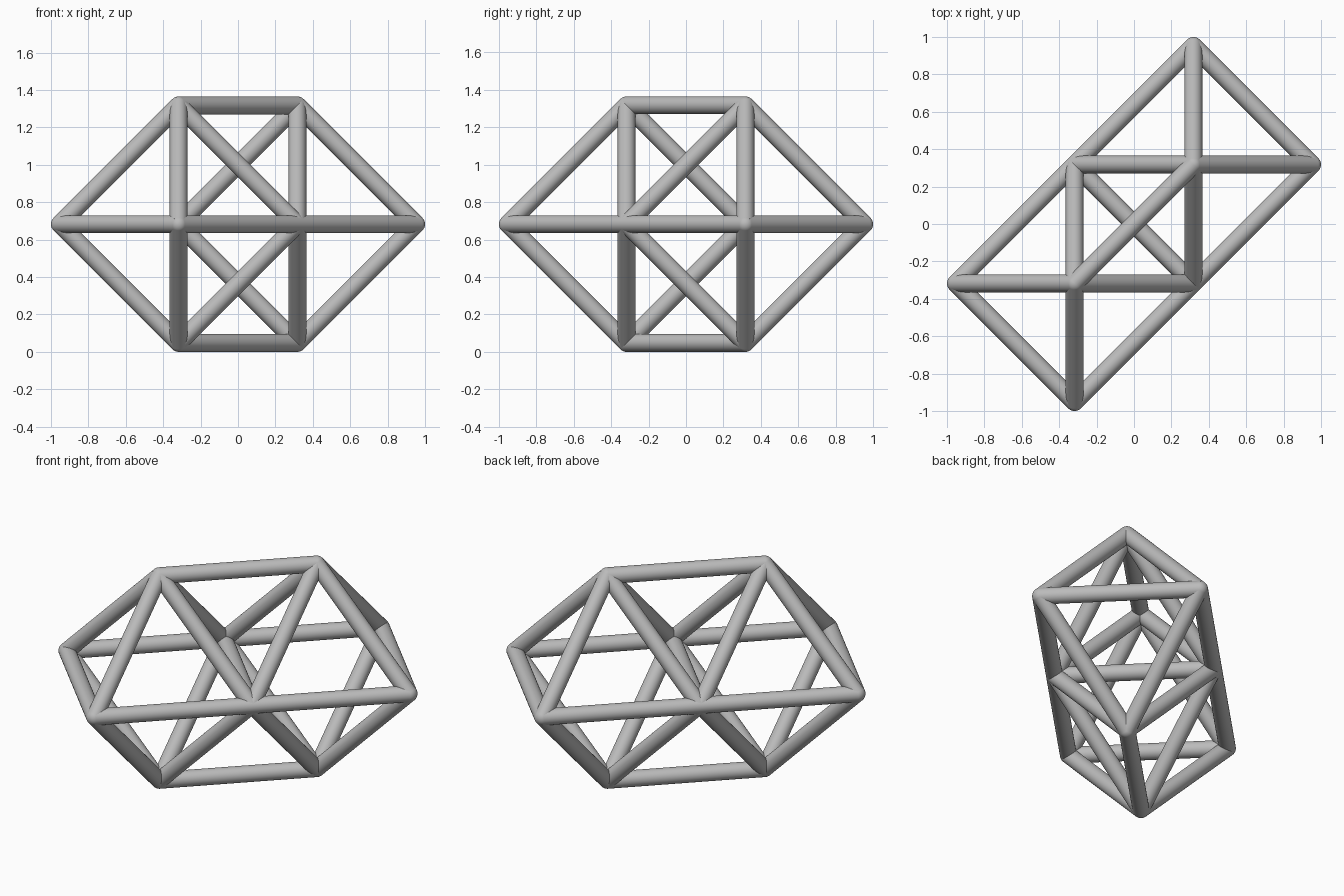
import bpy
from itertools import combinations
from mathutils import Vector

cube = bpy.data.objects.get("Cube")
if cube:
    bpy.data.objects.remove(cube)

HALF = 0.3175      # half of the lattice step
STEP = 2 * HALF
RADIUS = 0.0475

grey = bpy.data.materials.new("plain grey")
grey.use_nodes = True
colour = (0.5, 0.5, 0.5, 1)
grey.diffuse_color = colour
grey.node_tree.nodes["Principled BSDF"].inputs["Base Color"].default_value = colour


def finish(name):
    obj = bpy.context.object
    obj.name = name
    obj.data.materials.append(grey)
    bpy.ops.object.shade_smooth_by_angle()
    return obj


def add_strut(a, b):
    axis = b - a
    bpy.ops.mesh.primitive_cylinder_add(vertices=32, radius=RADIUS, depth=axis.length,
                                        location=(a + b) / 2,
                                        rotation=axis.to_track_quat("Z", "Y").to_euler())
    finish("strut")


def add_joint(p):
    bpy.ops.mesh.primitive_uv_sphere_add(segments=32, ring_count=16, radius=RADIUS, location=p)
    finish("joint")


# Corners of two octahedra that share one edge
corners = []
for side in (-1, 1):
    centre = Vector((side * HALF, side * HALF, STEP + RADIUS))
    for axis in range(3):
        for sign in (-1, 1):
            p = centre.copy()
            p[axis] += sign * STEP
            if all((p - q).length > 0.01 for q in corners):
                corners.append(p)

# A joint on every corner, a strut between every pair of nearest neighbours
for p in corners:
    add_joint(p)
for a, b in combinations(corners, 2):
    if (b - a).length < STEP * 1.45:
        add_strut(a, b)
